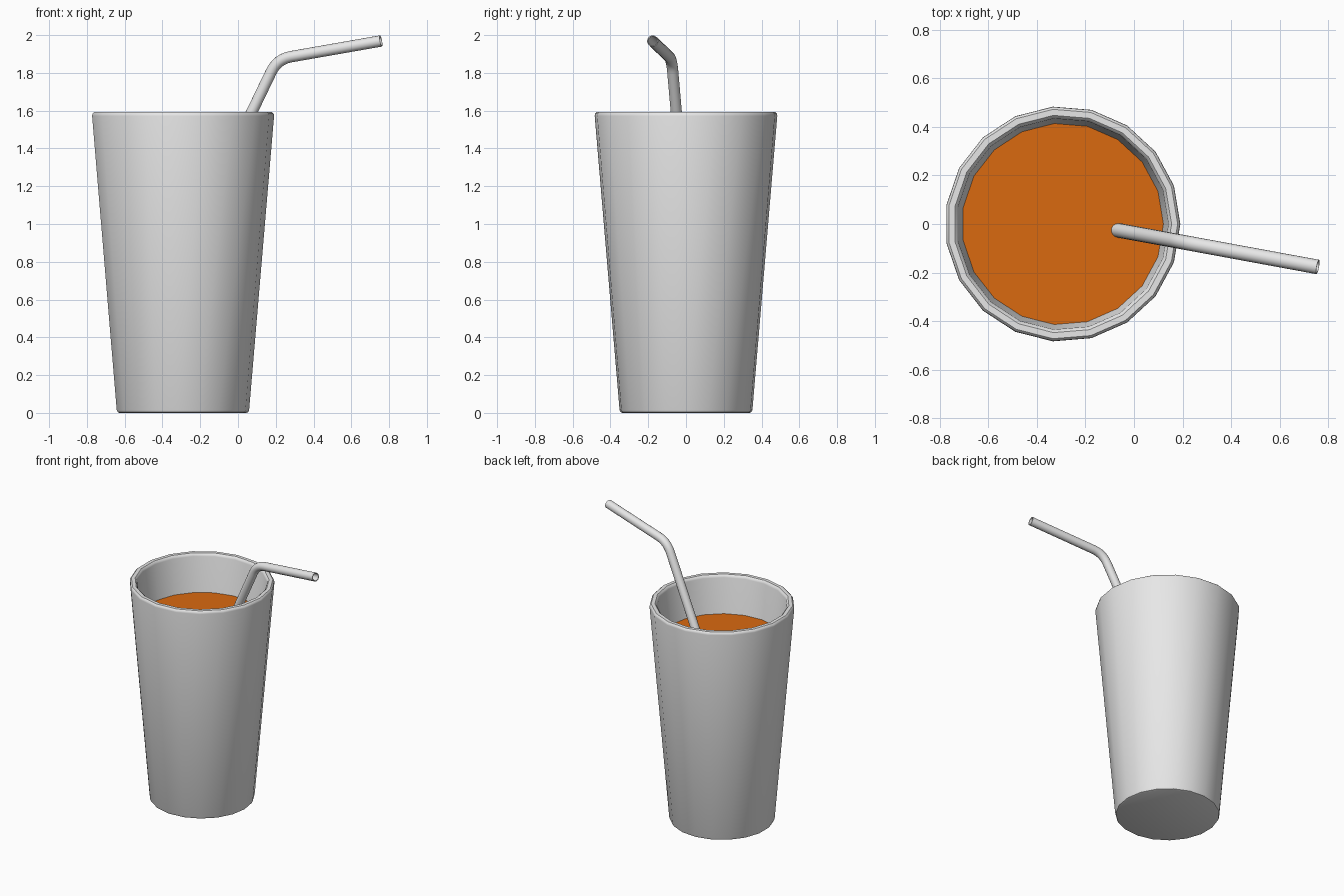
import bpy, bmesh, math
from mathutils import Vector

if "Cube" in bpy.data.objects:
    bpy.data.objects.remove(bpy.data.objects["Cube"])

CX = -0.294   # cup axis
SIDES = 19


def material(name, rgb):
    m = bpy.data.materials.new(name)
    m.diffuse_color = (*rgb, 1)
    m.use_nodes = True
    m.node_tree.nodes["Principled BSDF"].inputs["Base Color"].default_value = m.diffuse_color
    return m


def finish(name, bm, mat, angle):
    bmesh.ops.recalc_face_normals(bm, faces=bm.faces)
    me = bpy.data.meshes.new(name)
    bm.to_mesh(me)
    bm.free()
    ob = bpy.data.objects.new(name, me)
    bpy.context.collection.objects.link(ob)
    me.materials.append(mat)
    bpy.ops.object.select_all(action='DESELECT')
    ob.select_set(True)
    bpy.context.view_layer.objects.active = ob
    bpy.ops.object.shade_smooth_by_angle(angle=math.radians(angle))
    return ob


def skin(bm, rings, closed=False):
    """Join rings of vertices with quads."""
    pairs = list(zip(rings, rings[1:]))
    if closed:
        pairs.append((rings[-1], rings[0]))
    for a, b in pairs:
        n = len(a)
        for i in range(n):
            j = (i + 1) % n
            bm.faces.new((a[i], a[j], b[j], b[i]))


def lathe(name, profile, mat):
    bm = bmesh.new()
    rings = [[bm.verts.new((CX + r * math.cos(2 * math.pi * i / SIDES),
                            r * math.sin(2 * math.pi * i / SIDES), z))
              for i in range(SIDES)] for r, z in profile]
    skin(bm, rings)
    bm.faces.new(rings[0])
    bm.faces.new(rings[-1])
    return finish(name, bm, mat, 40)


grey = material("light grey", (0.8, 0.8, 0.8))
orange = material("orange drink", (0.7, 0.143, 0.005))

# Cup: tapered outer wall, rounded rim, inner wall and floor
lathe("cup", [(0.338, 0), (0.348, 0.004), (0.353, 0.016),
              (0.485, 1.572), (0.483, 1.584), (0.474, 1.592),
              (0.449, 1.592), (0.440, 1.584), (0.436, 1.572),
              (0.314, 0.06)], grey)

# Drink: its sides sit hidden inside the cup wall
lathe("drink", [(0.325, 0.05), (0.424, 1.315)], orange)

# Straw: centre line with a rounded bend, swept as a hollow tube
corner = Vector((0.208, -0.076, 1.873))
tip = Vector((0.757, -0.177, 1.969))
foot = Vector((-0.525, 0.058, 0.35))
start = corner + (foot - corner).normalized() * 0.075
end = corner + (tip - corner).normalized() * 0.075
path = [foot]
for k in range(7):
    t = k / 6
    path.append(start * (1 - t) ** 2 + corner * 2 * t * (1 - t) + end * t * t)
path.append(tip)

side = (tip - corner).cross(foot - corner).normalized()
bm = bmesh.new()
walls = []
for radius in (0.03, 0.025):
    rings = []
    for k, p in enumerate(path):
        d = (path[min(k + 1, len(path) - 1)] - path[max(k - 1, 0)]).normalized()
        if k == 1:
            d = (start - foot).normalized()
        if k == len(path) - 2:
            d = (tip - end).normalized()
        up = d.cross(side)
        rings.append([bm.verts.new(p + radius * (side * math.cos(a) + up * math.sin(a)))
                      for a in (2 * math.pi * i / 16 for i in range(16))])
    walls.append(rings)
skin(bm, walls[0] + walls[1][::-1], closed=True)
finish("straw", bm, grey, 40)
